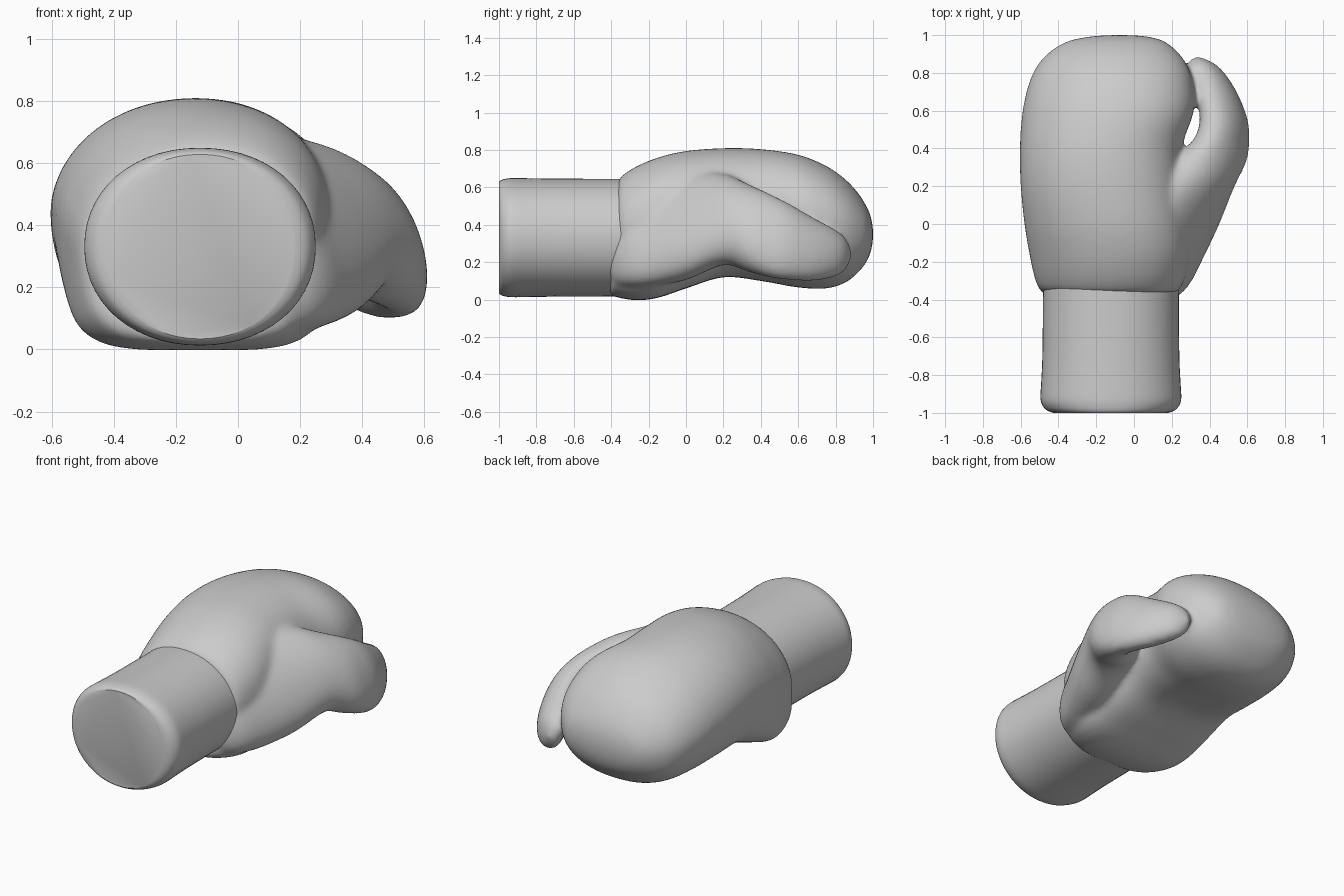
import bpy, bmesh
from math import sin, cos, pi, copysign

SEG = 56


def spline(rows, steps=6):
    """Catmull-Rom interpolation of section rows."""
    out = []
    for i in range(len(rows) - 1):
        a, b = rows[max(i - 1, 0)], rows[i]
        c, d = rows[i + 1], rows[min(i + 2, len(rows) - 1)]
        for s in range(steps):
            t = s / steps
            out.append([0.5 * (2 * q + (r - p) * t + (2 * p - 5 * q + 4 * r - w) * t * t
                               + (3 * q - p - 3 * r + w) * t ** 3)
                        for p, q, r, w in zip(a, b, c, d)])
    return out + [list(rows[-1])]


def loft(bm, rows, up_shear=0.0):
    """Closed skin through rows of (y, x min, x max, z min, z max, lower squareness, rear droop, lean)."""
    rings = []
    for y, x0, x1, z0, z1, sq, droop, lean in rows:
        ring = []
        for k in range(SEG):
            t = 2 * pi * k / SEG
            c, s = cos(t), sin(t)
            # squareness fades in below the equator
            e = 2 / (2.1 + (sq - 2.1) * max(0.0, min(1.0, 0.3 - 1.5 * s)))
            u, v = copysign(abs(c) ** e, c), copysign(abs(s) ** e, s)
            dz = v * (z1 - z0) / 2
            ring.append(bm.verts.new(((x0 + x1) / 2 + u * (x1 - x0) / 2
                                      + lean * dz + up_shear * max(0.0, dz),
                                      y - droop * max(0.0, -s),
                                      (z0 + z1) / 2 + dz)))
        rings.append(ring)
    for a, b in zip(rings, rings[1:]):
        for k in range(SEG):
            n = (k + 1) % SEG
            bm.faces.new((a[k], a[n], b[n], b[k]))
    bm.faces.new(rings[0])
    bm.faces.new(rings[-1][::-1])


def finish(bm, name):
    bmesh.ops.recalc_face_normals(bm, faces=bm.faces)
    for f in bm.faces:
        f.smooth = True
    me = bpy.data.meshes.new(name)
    bm.to_mesh(me)
    bm.free()
    ob = bpy.data.objects.new(name, me)
    bpy.context.collection.objects.link(ob)
    return ob


# Padded hand: (y, x min, x max, z min, z max, lower squareness)
hand = [
    (-0.365, -0.46, 0.21, 0.05, 0.63, 2.8),
    (-0.345, -0.50, 0.24, 0.02, 0.66, 3.4),
    (-0.27, -0.53, 0.27, -0.003, 0.71, 4.4),
    (-0.15, -0.555, 0.29, 0.01, 0.76, 5.0),
    (0.0, -0.58, 0.28, 0.06, 0.795, 4.2),
    (0.2, -0.60, 0.25, 0.12, 0.81, 3.2),
    (0.4, -0.605, 0.25, 0.10, 0.805, 2.7),
    (0.6, -0.59, 0.315, 0.065, 0.775, 2.4),
    (0.75, -0.555, 0.31, 0.06, 0.715, 2.3),
    (0.85, -0.505, 0.275, 0.09, 0.645, 2.3),
    (0.92, -0.435, 0.22, 0.145, 0.57, 2.3),
    (0.97, -0.345, 0.155, 0.21, 0.49, 2.2),
    (0.994, -0.22, 0.06, 0.28, 0.42, 2.1),
    (1.001, -0.10, -0.06, 0.34, 0.36, 2.1),
]
bm = bmesh.new()
loft(bm, spline([r + (0.05 if r[0] < -0.3 else 0.0, 0.0) for r in hand]), 0.12)

# Thumb and its web: (y, centre x, centre z, half width, half height, lean)
thumb = [
    (-0.41, 0.12, 0.22, 0.06, 0.09, -0.2),
    (-0.37, 0.10, 0.27, 0.135, 0.19, -0.3),
    (-0.31, 0.09, 0.33, 0.18, 0.26, -0.4),
    (-0.2, 0.10, 0.37, 0.215, 0.30, -0.45),
    (0.0, 0.16, 0.405, 0.255, 0.30, -0.45),
    (0.2, 0.285, 0.43, 0.225, 0.245, -0.4),
    (0.33, 0.39, 0.385, 0.185, 0.235, -0.35),
    (0.44, 0.46, 0.345, 0.133, 0.225, -0.3),
    (0.55, 0.475, 0.31, 0.115, 0.205, -0.25),
    (0.68, 0.44, 0.27, 0.108, 0.17, -0.2),
    (0.79, 0.39, 0.25, 0.095, 0.13, -0.15),
    (0.85, 0.355, 0.245, 0.07, 0.09, -0.1),
    (0.885, 0.335, 0.245, 0.018, 0.022, -0.1),
]
loft(bm, spline([(y, x - a, x + a, z - b, z + b, 2.1, 0, n) for y, x, z, a, b, n in thumb]))

# Blend hand and thumb into one padded skin
mitt = finish(bm, "padded_mitt")
rm = mitt.modifiers.new("blend", 'REMESH')
rm.mode = 'VOXEL'
rm.voxel_size = 0.015
rm.use_smooth_shade = True
sm = mitt.modifiers.new("soften", 'SMOOTH')
sm.factor = 0.5
sm.iterations = 18

# Wrist cuff with rounded closed end: (y, inset from full radius)
cuff = [(-1.0, 0.07), (-0.99, 0.04), (-0.97, 0.017), (-0.93, 0.0),
        (-0.85, 0.003), (-0.7, 0.01), (-0.4, 0.013), (-0.2, 0.013)]
bm = bmesh.new()
loft(bm, spline([(y, -0.495 + i, 0.25 - i, 0.013 + i * 0.3, 0.65 - i * 0.3, 2.1, 0, 0)
                 for y, i in cuff], 3))
cuff_ob = finish(bm, "wrist_cuff")
bpy.context.view_layer.objects.active = cuff_ob
cuff_ob.select_set(True)
bpy.ops.object.shade_smooth_by_angle()
